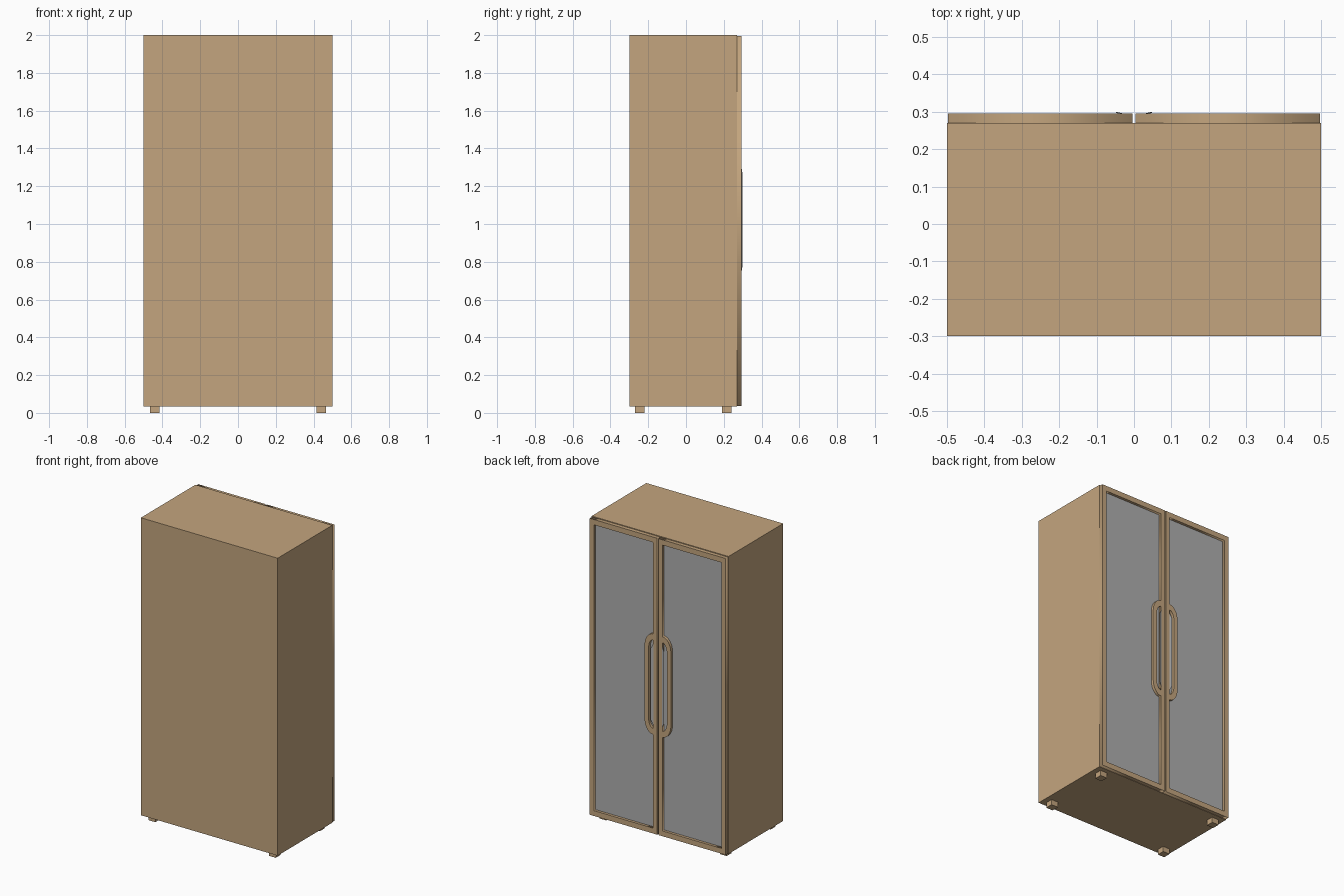
import bpy, bmesh, math
from mathutils import Vector

if "Cube" in bpy.data.objects:
    bpy.data.objects.remove(bpy.data.objects["Cube"])


def material(name, rgb):
    m = bpy.data.materials.new(name)
    m.diffuse_color = (*rgb, 1)
    m.use_nodes = True
    m.node_tree.nodes["Principled BSDF"].inputs["Base Color"].default_value = m.diffuse_color
    return m


wood = material("light_wood", (0.55, 0.377, 0.209))
grey = material("grey_panel", (0.43, 0.43, 0.43))


def box(name, lo, hi, mat):
    bm = bmesh.new()
    bmesh.ops.create_cube(bm, size=1)
    lo, hi = Vector(lo), Vector(hi)
    for v in bm.verts:
        v.co = Vector([lo[i] + (v.co[i] + 0.5) * (hi[i] - lo[i]) for i in range(3)])
    me = bpy.data.meshes.new(name)
    bm.to_mesh(me)
    bm.free()
    me.materials.append(mat)
    ob = bpy.data.objects.new(name, me)
    bpy.context.collection.objects.link(ob)
    return ob


def arc(cx, cz, rx, rz, a0, a1, n=8):
    """Elliptical arc points in the xz plane, angles in degrees."""
    out = []
    for i in range(n + 1):
        a = math.radians(a0 + (a1 - a0) * i / n)
        out.append((cx + rx * math.cos(a), cz + rz * math.sin(a)))
    return out


def plate(name, loops, y0, y1, mat):
    """Flat plate in the xz plane from an outline and its holes."""
    cu = bpy.data.curves.new(name, 'CURVE')
    cu.dimensions = '2D'
    cu.fill_mode = 'BOTH'
    cu.extrude = (y1 - y0) / 2
    for pts in loops:
        sp = cu.splines.new('POLY')
        sp.points.add(len(pts) - 1)
        for p, (x, z) in zip(sp.points, pts):
            p.co = (x, z, 0, 1)
        sp.use_cyclic_u = True
    cu.materials.append(mat)
    ob = bpy.data.objects.new(name, cu)
    bpy.context.collection.objects.link(ob)
    ob.location.y = (y0 + y1) / 2
    ob.rotation_euler.x = math.pi / 2
    bpy.ops.object.select_all(action='DESELECT')
    ob.select_set(True)
    bpy.context.view_layer.objects.active = ob
    bpy.ops.object.convert(target='MESH')
    return ob


# carcass and feet
box("carcass", (-0.5, -0.3, 0.035), (0.5, 0.27, 2.0), wood)
for x in (-0.44, 0.44):
    for y in (-0.245, 0.215):
        box("foot", (x - 0.025, y - 0.025, 0), (x + 0.025, y + 0.025, 0.036), wood)

# door outline, glazing opening with a handle bulge, and handle opening
outer = [(0.004, 0.037), (0.497, 0.037), (0.497, 1.995), (0.004, 1.995)]
stile = 0.034
glazing = ([(stile, 0.072), (0.466, 0.072), (0.466, 1.96), (stile, 1.96)]
           + arc(stile, 1.265, 0.062, 0.09, 90, 0)
           + arc(stile, 0.78, 0.062, 0.09, 0, -90))
grip = (arc(stile, 1.255, 0.033, 0.06, 90, 0)
        + arc(stile, 0.79, 0.033, 0.06, 0, -90))

for side, s in (("left", -1), ("right", 1)):
    loops = [[(s * x, z) for x, z in pts] for pts in (outer, glazing, grip)]
    plate(side + "_door_frame", loops, 0.27, 0.295, wood)
    xs = sorted((s * 0.02, s * 0.48))
    box(side + "_door_panel", (xs[0], 0.268, 0.05), (xs[1], 0.277, 1.98), grey)

    # thin tilted finger pull beside the stile
    xs = sorted((s * 0.032, s * 0.048))
    pull = box(side + "_finger_pull", (xs[0], 0.293, 0.755), (xs[1], 0.296, 1.29), grey)
    for v in pull.data.vertices:
        if abs(v.co.x) > 0.04:
            v.co.y += 0.004
            v.co.z += -0.03 if v.co.z > 1 else 0.03
